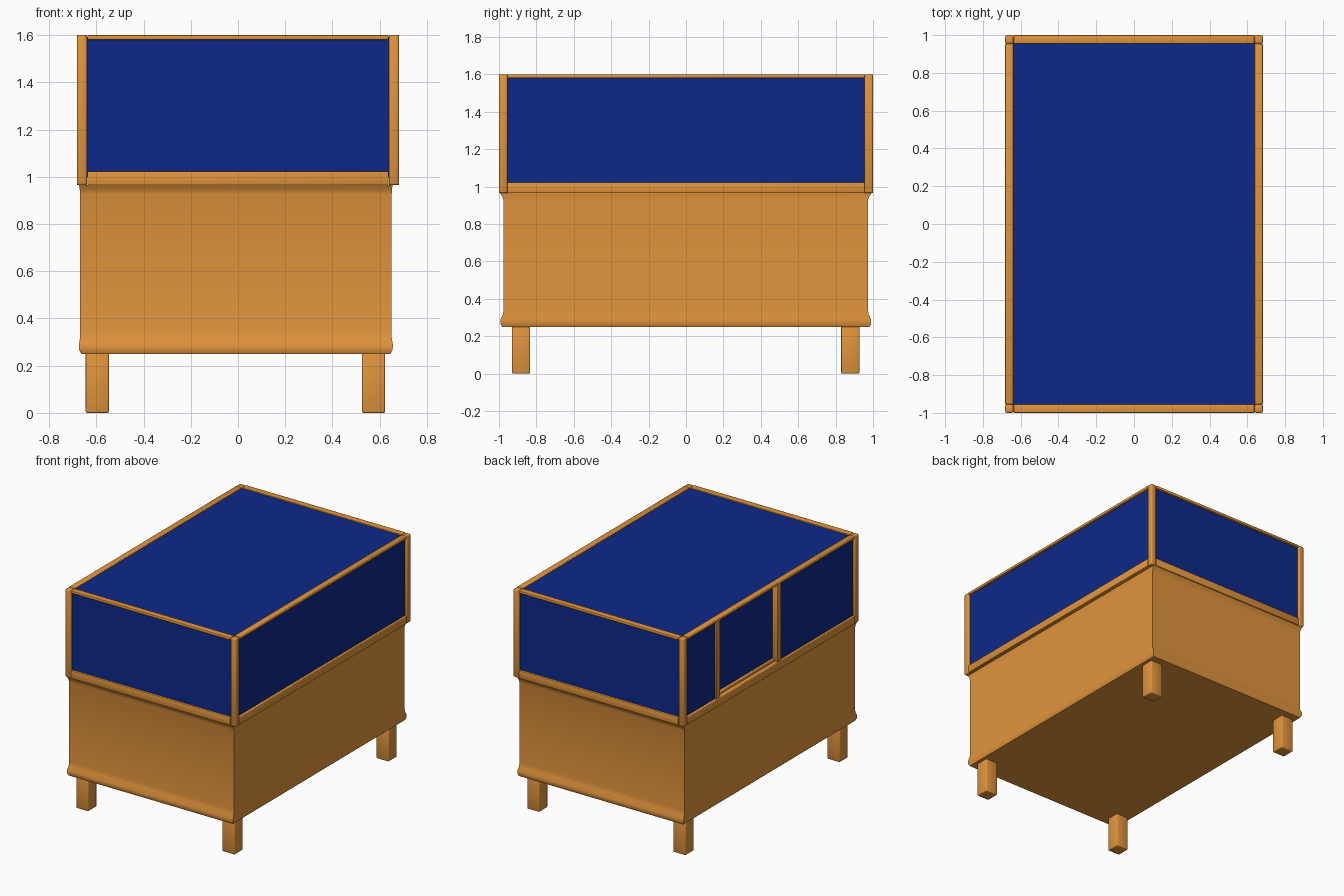
import bpy, bmesh, math

if "Cube" in bpy.data.objects:
    bpy.data.objects.remove(bpy.data.objects["Cube"])


def material(name, color):
    m = bpy.data.materials.new(name)
    m.diffuse_color = color
    m.use_nodes = True
    m.node_tree.nodes["Principled BSDF"].inputs["Base Color"].default_value = m.diffuse_color
    return m


WOOD = material("wood", (0.76, 0.30, 0.045, 1))
BLUE = material("blue_glass", (0.004, 0.022, 0.25, 1))


def finish(name, bm, mat, smooth=True):
    me = bpy.data.meshes.new(name)
    bm.to_mesh(me)
    bm.free()
    ob = bpy.data.objects.new(name, me)
    bpy.context.collection.objects.link(ob)
    me.materials.append(mat)
    if smooth:
        bpy.ops.object.select_all(action='DESELECT')
        bpy.context.view_layer.objects.active = ob
        ob.select_set(True)
        bpy.ops.object.shade_smooth_by_angle(angle=math.radians(50))
    return ob


def box(name, x, y, z, mat=WOOD, bevel=0.006):
    """Box from (min, max) ranges, with softly rounded edges."""
    bm = bmesh.new()
    bmesh.ops.create_cube(bm, size=1)
    for v in bm.verts:
        for i, (a, b) in enumerate((x, y, z)):
            v.co[i] = a + (v.co[i] + 0.5) * (b - a)
    if bevel:
        bmesh.ops.bevel(bm, geom=bm.edges[:], offset=bevel, segments=2,
                        profile=0.5, affect='EDGES')
    return finish(name, bm, mat, bool(bevel))


# Legs, slightly off centre like the body
for nx, x in (("left", (-0.645, -0.547)), ("right", (0.525, 0.623))):
    for ny, y in (("front", (-0.93, -0.833)), ("back", (0.83, 0.927))):
        box(f"{ny}_{nx}_leg", x, y, (0, 0.27))

# Body: stacked rings with flared lips at the foot and top
rings = [(0.655, 0.982, 0.25), (0.664, 0.991, 0.268), (0.665, 0.991, 0.288),
         (0.660, 0.977, 0.318), (0.660, 0.974, 0.345), (0.660, 0.974, 0.925),
         (0.661, 0.980, 0.945), (0.664, 0.994, 0.966)]
bm = bmesh.new()
loops = []
for hx, hy, z in rings:
    loops.append([bm.verts.new((sx * hx - 0.009, sy * hy - 0.001, z))
                  for sx, sy in ((-1, -1), (1, -1), (1, 1), (-1, 1))])
for lo, hi in zip(loops, loops[1:]):
    for i in range(4):
        j = (i + 1) % 4
        bm.faces.new((lo[i], lo[j], hi[j], hi[i]))
bm.faces.new(loops[0][::-1])
bm.faces.new(loops[-1])
finish("body", bm, WOOD)

# Case frame: corner posts and rails
HX, HY, W = 0.682, 1.0, 0.045
BOTTOM, TOP = (0.965, 1.023), (1.58, 1.6)
for nx, s in (("left", -1), ("right", 1)):
    x = tuple(sorted((s * HX, s * (HX - W + 0.002))))
    for ny, t in (("front", -1), ("back", 1)):
        y = tuple(sorted((t * HY, t * (HY - W))))
        box(f"{ny}_{nx}_post", x, y, (0.965, 1.6), bevel=0.008)
    for nz, z in (("bottom", BOTTOM), ("top", TOP)):
        box(f"{nx}_{nz}_rail", x, (-HY + W, HY - W), z, bevel=0.004)
for ny, t in (("front", -1), ("back", 1)):
    y = tuple(sorted((t * HY, t * (HY - W))))
    for nz, z in (("bottom", BOTTOM), ("top", TOP)):
        box(f"{ny}_{nz}_rail", (-HX + W, HX - W), y, z, bevel=0.004)

# Left side window: uprights and an inner sill for the recessed pane
for name, c in (("back_mullion", 0.60), ("front_mullion", -0.10)):
    box(name, (-0.678, -0.635), (c - 0.022, c + 0.022), (1.02, 1.585), bevel=0.004)
box("window_sill", (-0.655, -0.625), (-0.08, 0.58), (1.015, 1.042), bevel=0.004)

# Glass panes
ZG = (1.0, 1.59)
box("top_pane", (-0.65, 0.65), (-0.965, 0.965), (1.582, 1.592), BLUE, 0)
box("front_pane", (-0.65, 0.65), (-0.985, -0.975), ZG, BLUE, 0)
box("back_pane", (-0.65, 0.65), (0.975, 0.985), ZG, BLUE, 0)
box("right_pane", (0.657, 0.667), (-0.965, 0.965), ZG, BLUE, 0)
box("left_pane_back", (-0.667, -0.657), (0.60, 0.965), ZG, BLUE, 0)
box("left_pane_front", (-0.667, -0.657), (-0.965, -0.10), ZG, BLUE, 0)
box("left_pane_middle", (-0.638, -0.628), (-0.10, 0.60), ZG, BLUE, 0)
